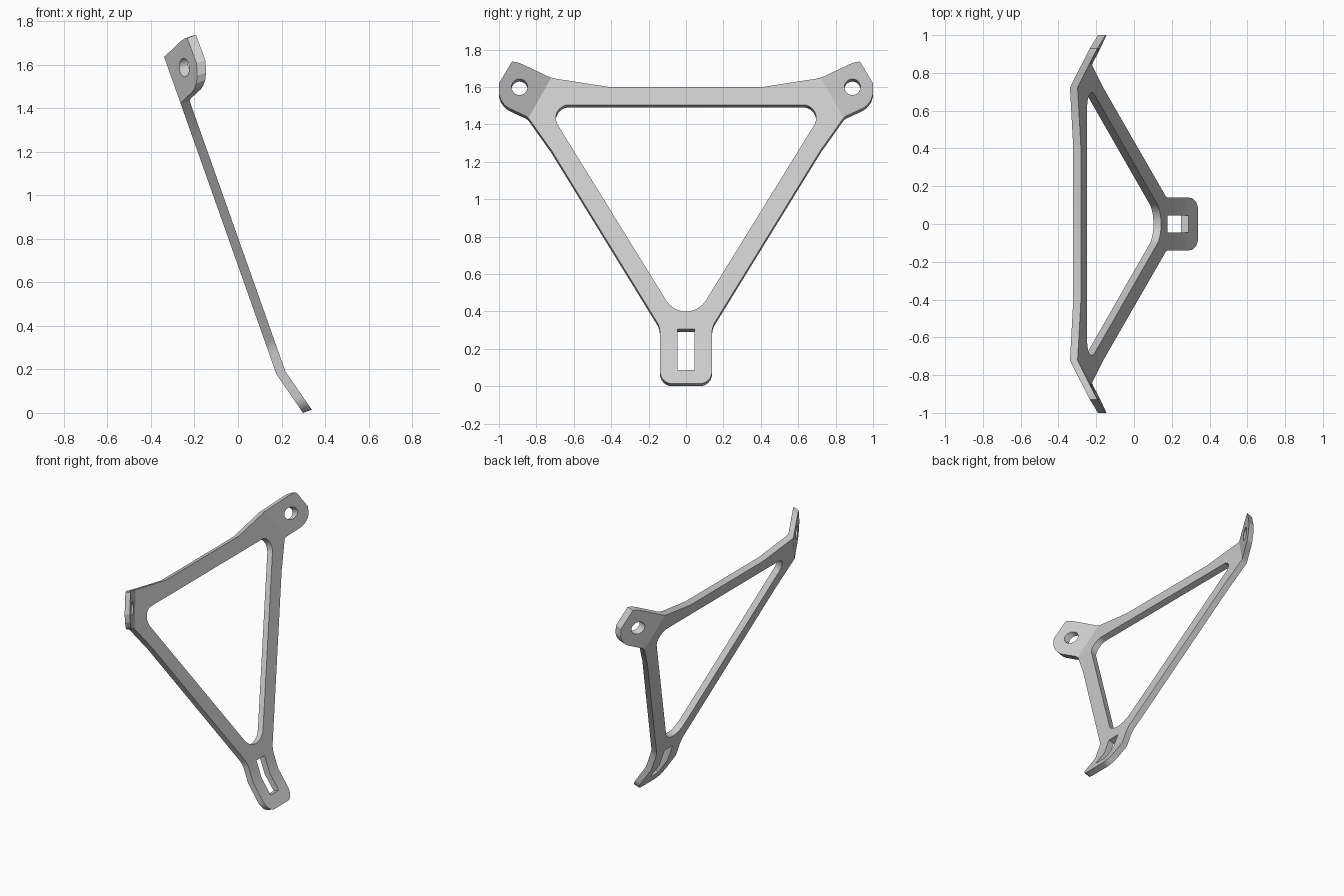
import bpy, bmesh, math
from mathutils import Vector

if "Cube" in bpy.data.objects:
    bpy.data.objects.remove(bpy.data.objects["Cube"], do_unlink=True)

# Sheet thickness, taken along the normal of the tilted main plate
THICKNESS = Vector((-0.0405, 0, -0.0143))


def sheet_x(y, z):
    """Front surface of the folded sheet: main plate, foot tab and ear tabs."""
    plate = 0.285 - 0.354 * z
    foot = 0.349 - 0.689 * z
    ear = -0.587 + 0.528 * abs(y) - 0.056 * z
    return max(plate, foot, ear)


def arc(cy, cz, ry, rz, start, end, steps=8):
    angles = [math.radians(start + (end - start) * i / steps) for i in range(steps + 1)]
    return [(cy + ry * math.cos(a), cz + rz * math.sin(a)) for a in angles]


def mirrored(half):
    """Close a half profile (right side, bottom to top) across the centre line."""
    return half + [(-y, z) for y, z in reversed(half) if y > 1e-5]


# Outer outline: foot, leg, ear, top bar
outline = mirrored(
    arc(0.075, 0.08, 0.064, 0.0655, -90, 0)
    + [(0.139, 0.29), (0.142, 0.312), (0.15, 0.335)]
    + [(0.725, 1.27), (0.745, 1.297), (0.842, 1.434), (0.856, 1.445)]
    + [(0.945, 1.486), (0.968, 1.502), (0.988, 1.528), (1.0, 1.562)]
    + [(1.0, 1.62), (0.93, 1.736), (0.905, 1.733), (0.875, 1.722)]
    + [(0.73, 1.653), (0.7, 1.645), (0.41, 1.6)])

# Large triangular opening with rounded corners
opening = mirrored(
    arc(0, 0.525, 0.125, 0.125, -90, -32)
    + arc(0.625, 1.434, 0.071, 0.071, -32, 90, 12))

# Foot slot and ear holes
slot = mirrored([(0.045, 0.088), (0.045, 0.305)])
ear_holes = [arc(side * 0.89, 1.6, 0.043, 0.043, 0, 345, 23) for side in (-1, 1)]

# Fill the flat pattern
bm = bmesh.new()
for loop in [outline, opening, slot] + ear_holes:
    verts = [bm.verts.new((0, y, z)) for y, z in loop]
    for a, b in zip(verts, verts[1:] + verts[:1]):
        bm.edges.new((a, b))
bmesh.ops.triangle_fill(bm, use_beauty=True, edges=bm.edges[:], normal=(1, 0, 0))

# Crease the pattern along the foot and ear fold lines
folds = [((0, 0, 0.191), (0, 0, 1))]
folds += [((0, side * 0.72, 1.6505), (0, side * 0.528, 0.298)) for side in (-1, 1)]
for point, normal in folds:
    bmesh.ops.bisect_plane(bm, geom=bm.verts[:] + bm.edges[:] + bm.faces[:],
                           plane_co=point, plane_no=normal, dist=1e-5)

# Fold it and give it thickness
for v in bm.verts:
    v.co.x = sheet_x(v.co.y, v.co.z)
back = bmesh.ops.extrude_face_region(bm, geom=bm.faces[:], use_keep_orig=True)
bmesh.ops.translate(bm, vec=THICKNESS,
                    verts=[g for g in back["geom"] if isinstance(g, bmesh.types.BMVert)])
bmesh.ops.recalc_face_normals(bm, faces=bm.faces[:])

mesh = bpy.data.meshes.new("bracket_frame")
bm.to_mesh(mesh)
bm.free()
frame = bpy.data.objects.new("bracket_frame", mesh)
bpy.context.collection.objects.link(frame)

# Plain grey metal
grey = bpy.data.materials.new("light_grey")
grey.use_nodes = True
color = (0.6, 0.6, 0.6, 1)
grey.diffuse_color = color
grey.node_tree.nodes["Principled BSDF"].inputs["Base Color"].default_value = color
mesh.materials.append(grey)

bpy.ops.object.select_all(action="DESELECT")
frame.select_set(True)
bpy.context.view_layer.objects.active = frame
bpy.ops.object.shade_smooth_by_angle(angle=math.radians(20))
